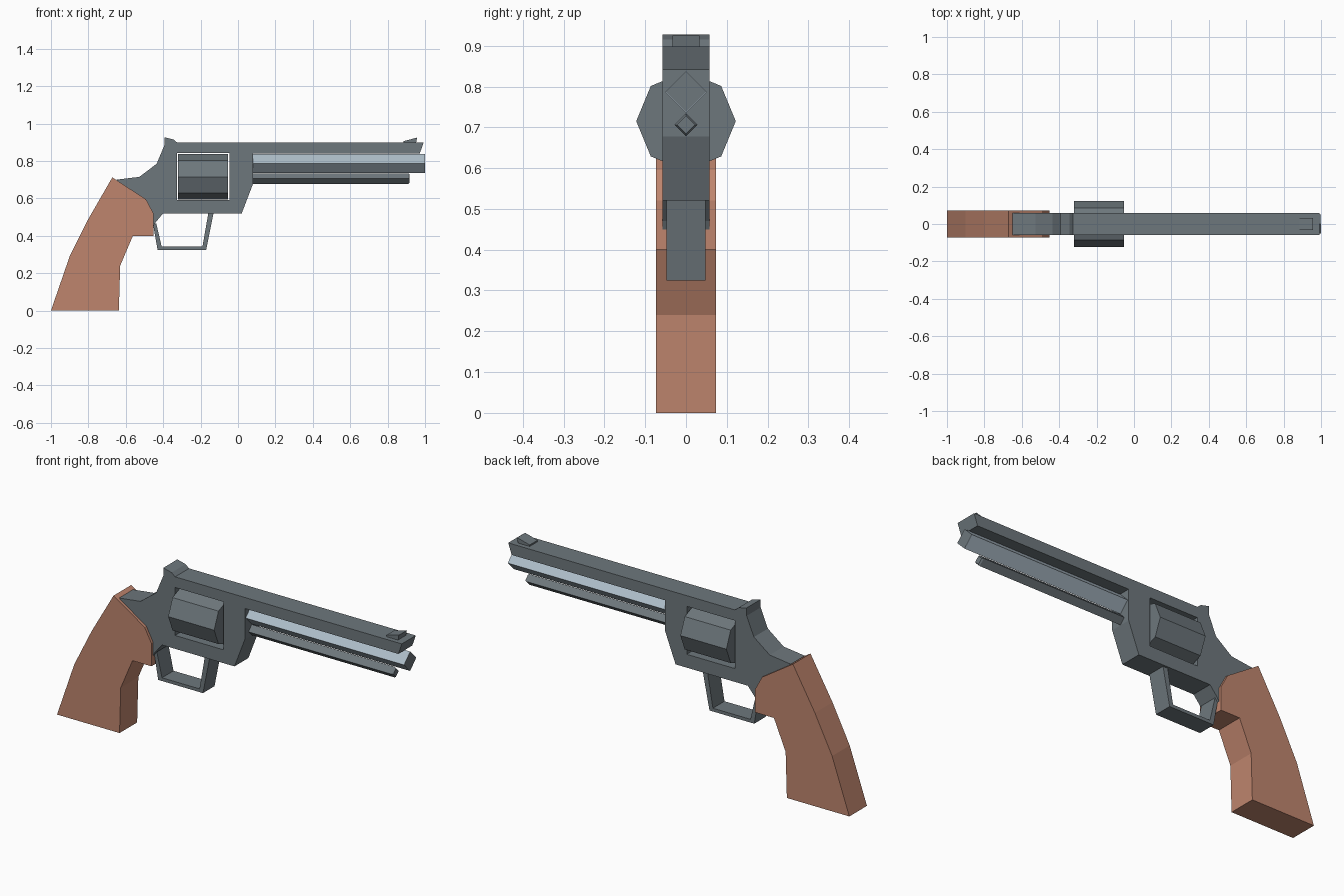
import bpy
import bmesh
from math import radians
from mathutils import Matrix, Vector

if "Cube" in bpy.data.objects:
    bpy.data.objects.remove(bpy.data.objects["Cube"])


def make_material(name, rgb):
    mat = bpy.data.materials.new(name)
    mat.use_nodes = True
    mat.diffuse_color = (*rgb, 1)
    mat.node_tree.nodes["Principled BSDF"].inputs["Base Color"].default_value = (*rgb, 1)
    return mat


gunmetal = make_material("gunmetal grey", (0.155, 0.185, 0.203))
steel = make_material("pale steel", (0.42, 0.51, 0.58))
wood = make_material("reddish wood", (0.52, 0.235, 0.155))


def add_object(name, mesh, *mats):
    for mat in mats:
        mesh.materials.append(mat)
    obj = bpy.data.objects.new(name, mesh)
    bpy.context.collection.objects.link(obj)
    return obj


def plate(name, outlines, half_width, mat):
    """Side outlines (x, z), inner ones being holes, thickened along y."""
    curve = bpy.data.curves.new(name, "CURVE")
    curve.dimensions = "2D"
    curve.fill_mode = "BOTH"
    curve.extrude = half_width
    for outline in outlines:
        spline = curve.splines.new("POLY")
        spline.points.add(len(outline) - 1)
        for point, (x, z) in zip(spline.points, outline):
            point.co = (x, z, 0, 1)
        spline.use_cyclic_u = True
    helper = bpy.data.objects.new(name + " helper", curve)
    mesh = bpy.data.meshes.new_from_object(helper)
    bpy.data.objects.remove(helper)
    bpy.data.curves.remove(curve)
    mesh.materials.clear()
    bm = bmesh.new()
    bm.from_mesh(mesh)
    bmesh.ops.remove_doubles(bm, verts=bm.verts, dist=0.0005)
    bmesh.ops.rotate(bm, verts=bm.verts, matrix=Matrix.Rotation(radians(90), 3, "X"))
    bmesh.ops.recalc_face_normals(bm, faces=bm.faces)
    for face in bm.faces:
        face.smooth = False
        face.material_index = 0
    bm.to_mesh(mesh)
    bm.free()
    mesh.name = name
    return add_object(name, mesh, mat)


def bar(name, x_start, x_end, z, radius, sides, mats, rim=0, rim_depth=0):
    """Prism along x with a corner on top and an optional rim at the muzzle end."""
    bm = bmesh.new()
    bmesh.ops.create_cone(bm, cap_ends=True, segments=sides, radius1=radius,
                          radius2=radius, depth=x_end - x_start)
    bmesh.ops.rotate(bm, verts=bm.verts, matrix=Matrix.Rotation(radians(90), 3, "Y"))
    bmesh.ops.translate(bm, verts=bm.verts, vec=Vector(((x_start + x_end) / 2, 0, z)))
    bmesh.ops.recalc_face_normals(bm, faces=bm.faces)
    if rim:
        end = max(bm.faces, key=lambda f: f.calc_center_median().x)
        bmesh.ops.inset_individual(bm, faces=[end], thickness=rim, depth=rim_depth)
        end.material_index = len(mats) - 1
    mesh = bpy.data.meshes.new(name)
    bm.to_mesh(mesh)
    bm.free()
    return add_object(name, mesh, *mats)


# Frame with top strap, rear sight and cylinder window
frame_outline = [
    (-0.65, 0.70), (-0.527, 0.715), (-0.435, 0.785), (-0.393, 0.885),
    (-0.393, 0.927), (-0.345, 0.915), (-0.325, 0.898), (0.992, 0.898),
    (0.972, 0.84), (0.08, 0.84), (0.08, 0.677), (0.02, 0.52),
    (-0.40, 0.52), (-0.442, 0.47), (-0.452, 0.45), (-0.48, 0.45), (-0.53, 0.60),
]
window = [(-0.325, 0.59), (-0.045, 0.59), (-0.045, 0.842), (-0.325, 0.842)]
plate("frame", [frame_outline, window], 0.058, gunmetal)

# Grip
plate("grip", [[
    (-1, 0), (-0.637, 0), (-0.63, 0.24), (-0.562, 0.4), (-0.452, 0.4),
    (-0.452, 0.52), (-0.492, 0.595), (-0.672, 0.712), (-0.80, 0.49), (-0.9, 0.29),
]], 0.073, wood)

# Trigger guard
plate("trigger_guard", [[
    (-0.452, 0.45), (-0.43, 0.325), (-0.17, 0.325), (-0.13, 0.525),
    (-0.158, 0.525), (-0.19, 0.342), (-0.408, 0.342), (-0.438, 0.47),
]], 0.048, gunmetal)

# Front sight
plate("front_sight", [[
    (0.885, 0.895), (0.885, 0.906), (0.958, 0.925), (0.952, 0.895),
]], 0.033, gunmetal)

# Cylinder, barrel and ejector rod
bar("cylinder", -0.32, -0.053, 0.715, 0.122, 8, [gunmetal])
bar("barrel", 0.06, 1.0, 0.787, 0.051, 4, [steel, gunmetal], rim=0.002)
bar("ejector_rod", 0.05, 0.91, 0.706, 0.028, 4, [gunmetal], rim=0.006, rim_depth=0.008)
